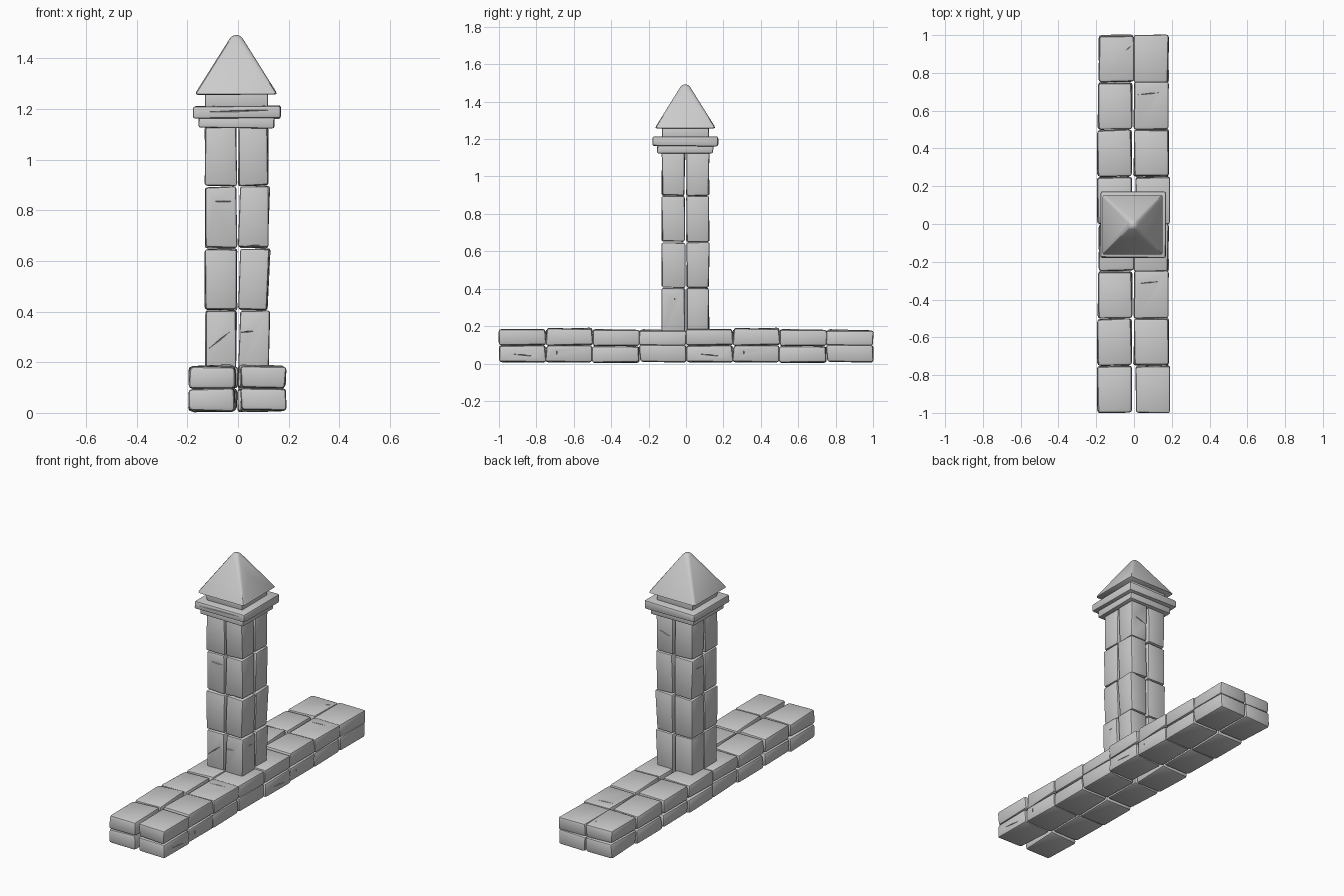
import bpy, bmesh, random
from mathutils import Vector, Matrix

if "Cube" in bpy.data.objects:
    bpy.data.objects.remove(bpy.data.objects["Cube"])

random.seed(7)


def block(name, lo, hi, bevel=0.01, jitter=0.004, lean=0.0, top=None):
    """Chiselled stone: box with worn corners; top = half-size of a tapered top."""
    bm = bmesh.new()
    bmesh.ops.create_cube(bm, size=1)
    lo, hi = Vector(lo), Vector(hi)
    mid, size = (lo + hi) / 2, hi - lo
    for v in bm.verts:
        up = v.co.z > 0
        p = Vector(mid[i] + v.co[i] * size[i] for i in range(3))
        if up and top:
            p.x = mid.x + v.co.x * 2 * top
            p.y = mid.y + v.co.y * 2 * top
        p.x += lean if up else 0
        p += Vector(random.uniform(-jitter, jitter) for _ in range(3))
        v.co = p - mid
    bmesh.ops.bevel(bm, geom=bm.edges[:], offset=bevel, segments=2,
                    profile=0.5, affect='EDGES', clamp_overlap=True)
    me = bpy.data.meshes.new(name)
    bm.to_mesh(me)
    bm.free()
    ob = bpy.data.objects.new(name, me)
    ob.location = mid
    bpy.context.collection.objects.link(ob)
    return ob


def crack(ob, at, along, normal, length, width=0.006, depth=0.008):
    """Cut a thin tapering groove into a stone."""
    n = Vector(normal).normalized()
    a = Vector(along)
    a = (a - n * a.dot(n)).normalized()
    rot = Matrix((a, n.cross(a), n)).transposed()
    bm = bmesh.new()
    bmesh.ops.create_uvsphere(bm, u_segments=4, v_segments=2, radius=1)
    for v in bm.verts:
        v.co = rot @ Vector((v.co.x * length / 2, v.co.y * width / 2, v.co.z * depth))
    me = bpy.data.meshes.new("crack_cutter")
    bm.to_mesh(me)
    bm.free()
    cut = bpy.data.objects.new("crack_cutter", me)
    cut.location = at
    cut.hide_render = True
    bpy.context.collection.objects.link(cut)
    m = ob.modifiers.new("crack", 'BOOLEAN')
    m.operation, m.object, m.solver = 'DIFFERENCE', cut, 'EXACT'
    bpy.context.view_layer.objects.active = ob
    bpy.ops.object.modifier_apply(modifier=m.name)
    bpy.data.objects.remove(cut)


stones = {}

# base: half-length module of 4 x 2 x 2 stones
columns = [((-.193, -.012), (.012, .188)), ((-.192, -.013), (-.001, .182)),
           ((-.191, -.012), (-.001, .181)), ((-.185, -.002), (.001, .183))]
heights = [((.008, .095), (.098, .183)), ((.010, .094), (.098, .188)),
           ((.006, .090), (.094, .181)), ((.008, .095), (.099, .180))]
for k in range(4):
    y = -0.998 + 0.25 * k
    for c, (x0, x1) in enumerate(columns[k]):
        for r, (z0, z1) in enumerate(heights[k]):
            stones["base", k, c, r] = block(
                f"base_stone_{k}{c}{r}", (x0, y, z0), (x1, y + .247, z1),
                bevel=0.016 if c == 0 else 0.012, jitter=0.005)

# pillar: four courses of 2 x 2 stones
for r in range(4):
    z0 = (.15, .407, .652, .898)[r]
    z1 = (.402, .648, .893, 1.13)[r]
    for c, (x0, x1) in enumerate(((-.129, -.006), (.003, .117))):
        for d, (y0, y1) in enumerate(((-.128, -.006), (.004, .123))):
            stones["pillar", r, c, d] = block(
                f"pillar_stone_{r}{c}{d}", (x0, y0, z0), (x1, y1, z1),
                bevel=0.009, lean=0.008 if c and r < 3 else 0)

# cap: two slabs, a neck and a pyramid
block("cap_lower_slab", (-.154, -.154, 1.125), (.143, .146, 1.17), 0.008, 0.002)
slab = block("cap_upper_slab", (-.178, -.178, 1.163), (.170, .172, 1.212), 0.009, 0.003)
block("cap_neck", (-.130, -.128, 1.20), (.118, .122, 1.27), 0.006, 0.001)
roof = block("cap_pyramid", (-.172, -.169, 1.256), (.158, .161, 1.492), 0.014, 0.001, top=0.017)

# weathering cracks
crack(stones["pillar", 0, 0, 0], (-.07, -.128, .29), (1, 0, .8), (0, -1, 0), .14)
crack(stones["pillar", 0, 1, 0], (.035, -.128, .32), (1, 0, .1), (0, -1, 0), .06)
crack(stones["pillar", 2, 0, 0], (-.055, -.128, .835), (1, 0, 0), (0, -1, 0), .10)
crack(stones["pillar", 2, 1, 0], (.06, -.128, .66), (1, 0, .1), (0, -1, 0), .09)
crack(stones["pillar", 0, 1, 0], (.121, -.06, .345), (0, 1, 0), (1, 0, 0), .09)
crack(stones["pillar", 2, 0, 1], (-.129, .06, .83), (0, 1, .1), (-1, 0, 0), .08)
crack(stones["pillar", 3, 1, 1], (.06, .123, 1.02), (1, 0, .3), (0, 1, 0), .09)
crack(slab, (0, -.178, 1.192), (1, 0, .03), (0, -1, 0), .30)
crack(roof, (.03, -.092, 1.345), (1, 0, -1), (0, -.84, .55), .07)
crack(roof, (.078, -.02, 1.37), (0, 1, .7), (.84, 0, .55), .06)
crack(roof, (.03, .09, 1.34), (1, 0, .9), (0, .84, .55), .07)
crack(roof, (-.095, .02, 1.36), (0, 1, -.8), (-.84, 0, .55), .06)
crack(stones["base", 2, 1, 1], (.08, -.31, .181), (1, .1, 0), (0, 0, 1), .14)
crack(stones["base", 3, 0, 1], (-.03, -.07, .180), (1, .8, 0), (0, 0, 1), .05)
crack(stones["base", 0, 1, 0], (.188, -.87, .045), (0, 1, -.1), (1, 0, 0), .18)
crack(stones["base", 1, 1, 0], (.182, -.69, .06), (0, 0, 1), (1, 0, 0), .05)

# the base module repeats once towards the back
for key, ob in stones.items():
    if key[0] == "base":
        m = ob.modifiers.new("repeat", 'ARRAY')
        m.count = 2
        m.use_relative_offset = False
        m.use_constant_offset = True
        m.constant_offset_displace = (0, 1, 0)

# smooth worn edges, keep cuts sharp
for ob in bpy.context.scene.objects:
    ob.select_set(True)
    bpy.context.view_layer.objects.active = ob
bpy.ops.object.shade_smooth_by_angle(angle=0.52)
